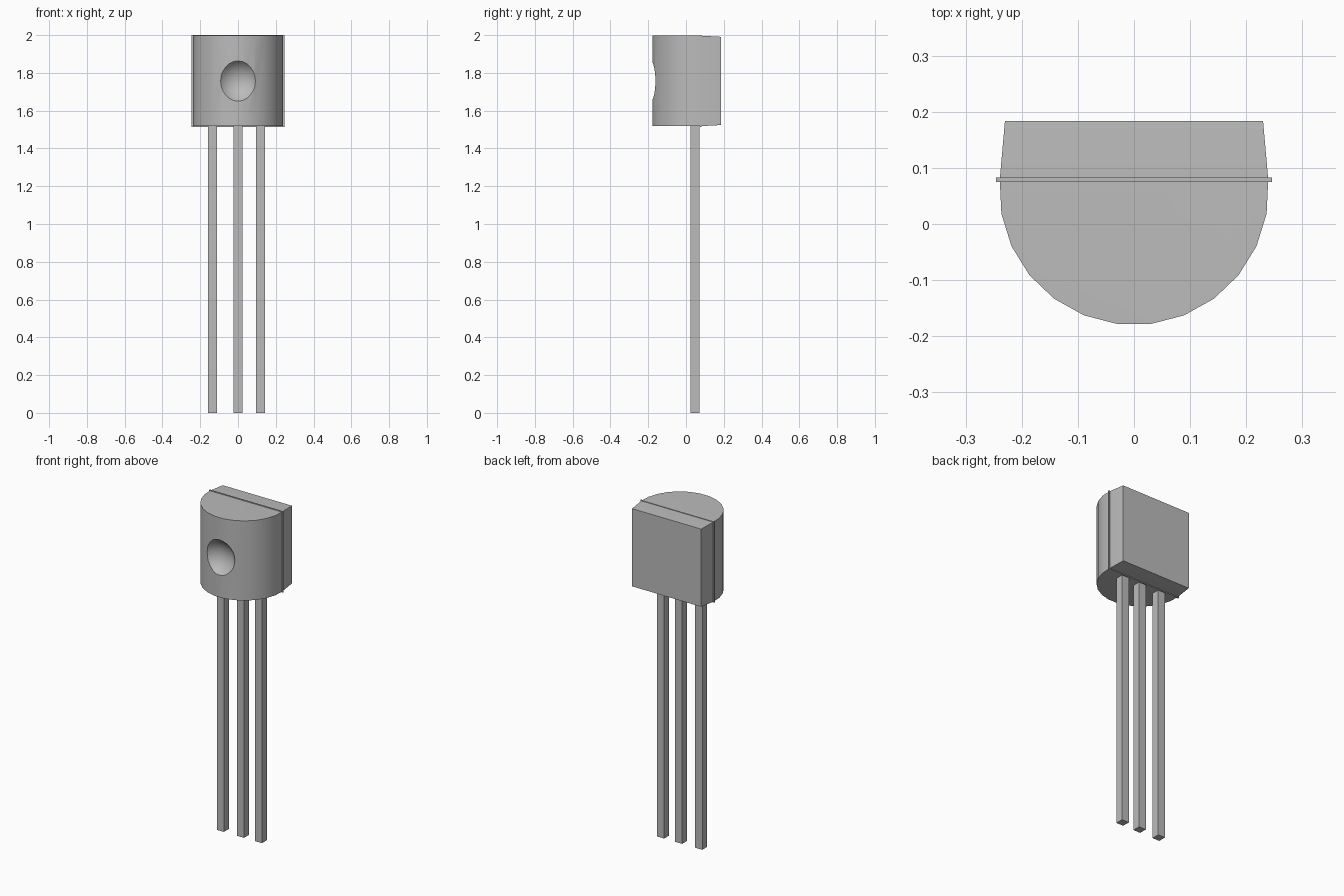
import bpy, bmesh, math

cube = bpy.data.objects.get("Cube")
if cube:
    bpy.data.objects.remove(cube, do_unlink=True)

grey = bpy.data.materials.new("plain_grey")
grey.use_nodes = True
COLOUR = (0.5, 0.5, 0.5, 1)
grey.diffuse_color = COLOUR
grey.node_tree.nodes["Principled BSDF"].inputs["Base Color"].default_value = COLOUR


def box(name, size, location):
    bpy.ops.mesh.primitive_cube_add(size=1, location=location)
    ob = bpy.context.object
    ob.name = name
    ob.scale = size
    bpy.ops.object.transform_apply(location=False, rotation=False, scale=True)
    ob.data.materials.append(grey)
    return ob


# Case: half-round front, drafted flat back
BOTTOM, TOP, SEAM, RADIUS, CENTRE = 1.518, 1.997, 0.079, 0.24, 0.06
SEGMENTS = 13
overhang = math.asin((SEAM - CENTRE) / RADIUS)
bm = bmesh.new()
arc = []
for i in range(SEGMENTS + 1):
    a = overhang - i * (math.pi + 2 * overhang) / SEGMENTS
    arc.append((RADIUS * math.cos(a), CENTRE + RADIUS * math.sin(a)))
low = [bm.verts.new((x, y, BOTTOM)) for x, y in arc]
high = [bm.verts.new((x, y, TOP)) for x, y in arc]
for i in range(SEGMENTS):
    bm.faces.new((low[i], low[i + 1], high[i + 1], high[i]))
bm.faces.new(low)
bm.faces.new(high)

rim = [low[0], low[-1], high[-1], high[0]]
back = [bm.verts.new((math.copysign(0.23, v.co.x), 0.184,
                      v.co.z + (0.006 if v in low else -0.006))) for v in rim]
for i in range(4):
    j = (i + 1) % 4
    bm.faces.new((rim[i], rim[j], back[j], back[i]))
bm.faces.new(back)
bmesh.ops.recalc_face_normals(bm, faces=bm.faces)
mesh = bpy.data.meshes.new("case")
bm.to_mesh(mesh)
bm.free()
mesh.materials.append(grey)
case = bpy.data.objects.new("case", mesh)
bpy.context.collection.objects.link(case)

# Round dimple in the front of the case
bpy.ops.mesh.primitive_uv_sphere_add(segments=24, ring_count=16, radius=0.127,
                                     location=(0, -0.248, 1.757))
cutter = bpy.context.object
cutter.name = "dimple_cutter"
cutter.data.materials.append(grey)
bpy.context.view_layer.objects.active = case
cut = case.modifiers.new("dimple", "BOOLEAN")
cut.operation = "DIFFERENCE"
cut.solver = "EXACT"
cut.object = cutter
bpy.ops.object.select_all(action="DESELECT")
case.select_set(True)
bpy.ops.object.modifier_apply(modifier=cut.name)
bpy.data.objects.remove(cutter, do_unlink=True)
bpy.ops.object.shade_smooth_by_angle(angle=math.radians(25))

# Moulding seam around the case
box("seam_ridge", (0.492, 0.008, 0.486), (0, SEAM, 1.757))

# Three square leads
for name, x in (("right_lead", -0.134), ("middle_lead", 0), ("left_lead", 0.119)):
    box(name, (0.047, 0.047, 1.53), (x, 0.047, 0.765))
